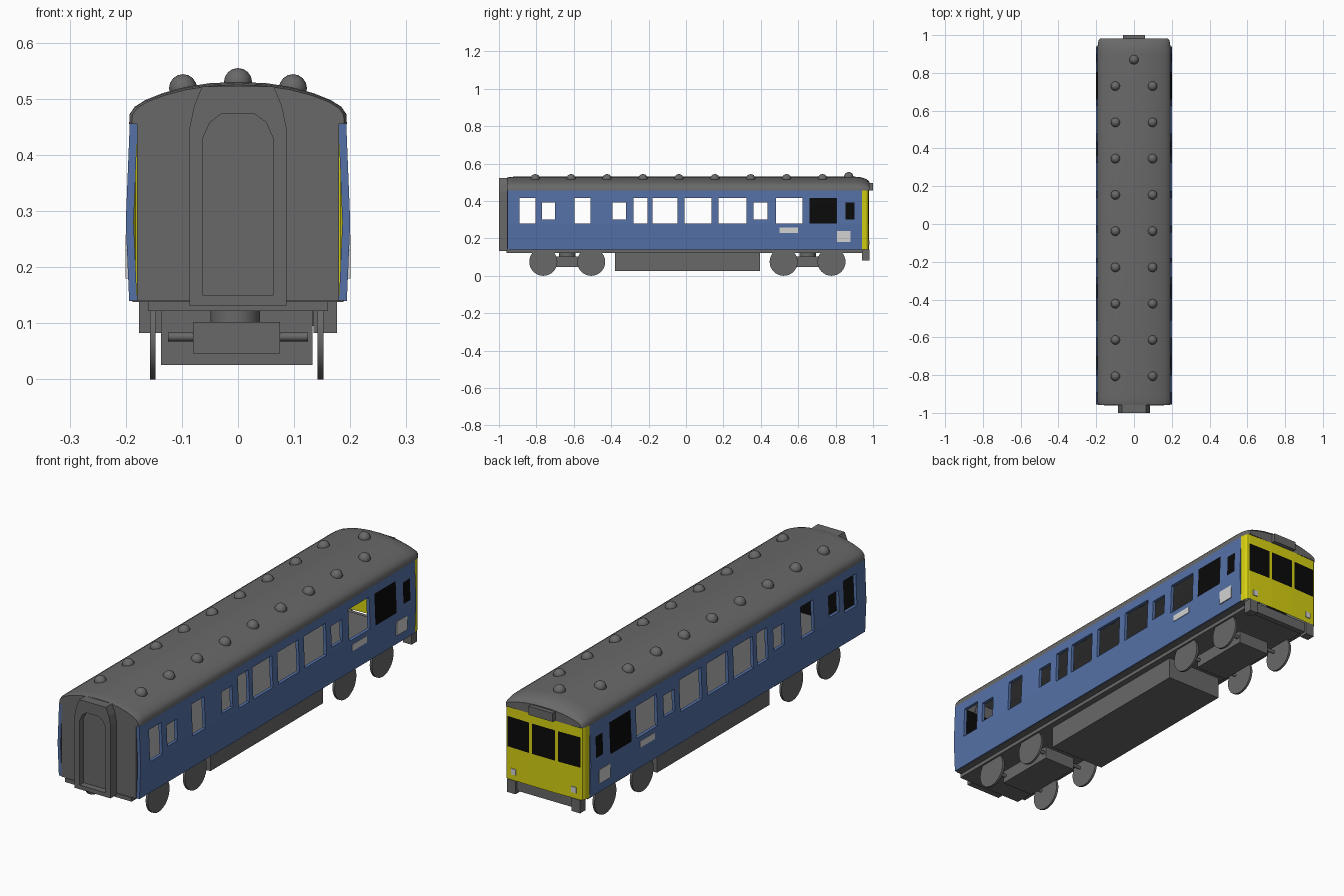
import bpy, bmesh, math
from mathutils import Matrix

if "Cube" in bpy.data.objects:
    bpy.data.objects.remove(bpy.data.objects["Cube"])


def mat(name, rgb):
    m = bpy.data.materials.new(name)
    m.diffuse_color = (*rgb, 1)
    m.use_nodes = True
    m.node_tree.nodes["Principled BSDF"].inputs["Base Color"].default_value = m.diffuse_color
    return m


GREY = mat("grey", (0.14, 0.14, 0.14))
BLUE = mat("blue", (0.09, 0.165, 0.39))
YELLOW = mat("yellow", (0.68, 0.64, 0.006))
BLACK = mat("black", (0.003, 0.003, 0.003))
LIGHT = mat("light_grey", (0.65, 0.65, 0.65))


def finish(name, bm, mats, smooth=None):
    me = bpy.data.meshes.new(name)
    bm.to_mesh(me)
    bm.free()
    ob = bpy.data.objects.new(name, me)
    bpy.context.collection.objects.link(ob)
    for m in mats:
        me.materials.append(m)
    if smooth:
        bpy.ops.object.select_all(action='DESELECT')
        ob.select_set(True)
        bpy.context.view_layer.objects.active = ob
        bpy.ops.object.shade_smooth_by_angle(angle=math.radians(smooth))
    return ob


def box(name, x, y, z, m):
    """Box from (min, max) ranges."""
    bm = bmesh.new()
    size = [r[1] - r[0] for r in (x, y, z)]
    mid = [(r[1] + r[0]) / 2 for r in (x, y, z)]
    bmesh.ops.create_cube(bm, size=1, matrix=Matrix.Translation(mid) @ Matrix.Diagonal((*size, 1)))
    return finish(name, bm, [m])


def cyl(name, loc, r, depth, axis, seg=24):
    bm = bmesh.new()
    rot = Matrix.Rotation(math.pi / 2, 4, 'Y') if axis == 'X' else Matrix()
    bmesh.ops.create_cone(bm, cap_ends=True, segments=seg, radius1=r, radius2=r, depth=depth,
                          matrix=Matrix.Translation(loc) @ rot)
    return finish(name, bm, [GREY], 40)


def sheet(name, us, zs, point, kind, mats, flip=False):
    """Grid of panels; kind(u, z) gives a material index, or None for a hole."""
    bm = bmesh.new()
    v = [[bm.verts.new(point(u, z)) for z in zs] for u in us]
    for i in range(len(us) - 1):
        for j in range(len(zs) - 1):
            k = kind((us[i] + us[i + 1]) / 2, (zs[j] + zs[j + 1]) / 2)
            if k is None:
                continue
            q = [v[i][j], v[i + 1][j], v[i + 1][j + 1], v[i][j + 1]]
            bm.faces.new(q[::-1] if flip else q).material_index = k
    for vert in [w for w in bm.verts if not w.link_faces]:
        bm.verts.remove(vert)
    return finish(name, bm, mats)


# Side walls: (y0, y1, z0, z1, glazed in black)
windows = [(-.89, -.805, .28, .417, 0), (-.77, -.70, .30, .392, 0), (-.597, -.51, .28, .417, 0),
           (-.393, -.32, .30, .392, 0), (-.28, -.206, .28, .417, 0), (-.18, -.045, .28, .417, 0),
           (-.008, .137, .28, .417, 0), (.174, .324, .28, .417, 0), (.36, .436, .30, .392, 0),
           (.48, .624, .28, .417, 0), (.66, .806, .28, .417, 1), (.854, .902, .30, .392, 1)]
ys = sorted([-.955, .94] + [w[0] for w in windows] + [w[1] for w in windows])


def wall_x(z):
    return .194 + .006 * (z - .14) / .14 if z < .28 else .2 - .007 * (z - .28) / .175


def wall_kind(y, z):
    for a, b, c, d, dark in windows:
        if a < y < b and c < z < d:
            return 2 if dark else None
    return 0


walls = sheet("side_walls", ys, [.14, .28, .30, .392, .417, .457],
              lambda y, z: (wall_x(z), y, z), wall_kind, [BLUE, GREY, BLACK, BLACK])
s = walls.modifiers.new("thickness", 'SOLIDIFY')
s.thickness, s.offset, s.material_offset = .014, -1, 1
walls.modifiers.new("mirror", 'MIRROR')

# Yellow bowed cab end with three dark windows
half = [.055, .07, .176, .183, .189, .193]


def cab_y(x):
    a = abs(x)
    return {.183: .973, .189: .962, .193: .938}.get(a, .98 - .12 * a * a)


def cab_kind(x, z):
    a = abs(x)
    return 1 if .28 < z < .412 and (a < .055 or .07 < a < .176) else 0


sheet("cab_end", [-x for x in half[::-1]] + half, [.14, .28, .412, .457],
      lambda x, z: (x, cab_y(x), z), cab_kind, [YELLOW, BLACK], flip=True)
for x in (-.145, .145):
    box("cab_lamp", (x - .012, x + .012), (.972, .981), (.165, .19), LIGHT)

# Roof: arched section lofted along the car with rounded ends
arch = [(.194, 0), (.193, .018), (.184, .031), (.165, .043), (.135, .055), (.095, .066), (.05, .073), (0, .075)]
arch += [(-x, z) for x, z in arch[-2::-1]]
bm = bmesh.new()
rings = [[bm.verts.new((x * w, y, .453 + z * h + .002)) for x, z in arch] for y, w, h in
         [(-.958, .975, .93), (-.945, 1, .97), (-.92, 1, 1), (.9, 1, 1), (.93, .998, .97),
          (.955, .985, .88), (.972, .965, .76), (.982, .93, .6)]]
for a, b in zip(rings, rings[1:]):
    for i in range(len(arch) - 1):
        bm.faces.new((a[i], a[i + 1], b[i + 1], b[i]))
bm.faces.new(rings[0])
bm.faces.new(rings[-1][::-1])
bmesh.ops.recalc_face_normals(bm, faces=bm.faces)
finish("roof", bm, [GREY], 35)
box("destination_box", (-.058, .058), (.965, 1), (.457, .495), GREY)

# Roof vents
for x, z, y in [(sx * .098, .519, .73 - i * .192) for sx in (-1, 1) for i in range(9)] + [(0, .53, .87)]:
    bm = bmesh.new()
    bmesh.ops.create_uvsphere(bm, u_segments=12, v_segments=8, radius=.025,
                              matrix=Matrix.Translation((x, y, z)))
    finish("roof_vent", bm, [GREY], 50)

# Front end wall, dark inner lining
box("front_end_wall", (-.18, .18), (-.958, -.945), (.14, .457), GREY)
box("front_inner_lining", (-.18, .18), (-.945, -.94), (.15, .455), BLACK)

# Gangway: tapered outer frame around a recessed arched door
outer = [(-.086, .132), (.086, .132), (.086, .45), (.078, .488), (.064, .522),
         (-.064, .522), (-.078, .488), (-.086, .45)]
inner = [(-.0625, .15), (.0625, .15), (.0625, .43), (.05, .458), (.03, .473),
         (-.03, .473), (-.05, .458), (-.0625, .43)]
bm = bmesh.new()
loops = [[bm.verts.new((x, y, z)) for x, z in pts] for pts, y in
         [(outer, -.955), (outer, -1), (inner, -1), (inner, -.972)]]
for a, b in zip(loops, loops[1:]):
    for i in range(8):
        j = (i + 1) % 8
        bm.faces.new((a[i], a[j], b[j], b[i]))
bm.faces.new(loops[-1])
bmesh.ops.recalc_face_normals(bm, faces=bm.faces)
finish("gangway", bm, [GREY])

# Light panels on both sides
for sx in (-1, 1):
    for y, z in [((.5, .6), (.23, .258)), ((.806, .88), (.18, .24))]:
        xs = sorted((sx * .1935, sx * .2005))
        box("side_panel", xs, y, z, LIGHT)

# Floor, underframe, equipment and cab buffer beam
box("floor", (-.188, .188), (-.95, .945), (.138, .146), GREY)
box("underframe", (-.16, .16), (-.96, .95), (.122, .139), GREY)
box("equipment_box", (-.137, .133), (-.38, .395), (.026, .13), GREY)
box("buffer_beam", (-.145, .145), (.945, .97), (.095, .14), GREY)
for sx in (-1, 1):
    box("beam_end", sorted((sx * .135, sx * .176)), (.942, .98), (.083, .14), GREY)

# Bogies
for c in (-.635, .65):
    box("bogie_frame", (-.08, .075), (c - .14, c + .14), (.046, .102), GREY)
    cyl("bogie_pivot", (-.005, c, .113), .044, .03, 'Z')
    for dy in (-.128, .128):
        cyl("axle", (0, c + dy, .076), .008, .25, 'X', 12)
        for x in (-.152, .147):
            cyl("wheel", (x, c + dy, .075), .075, .01, 'X', 32)
